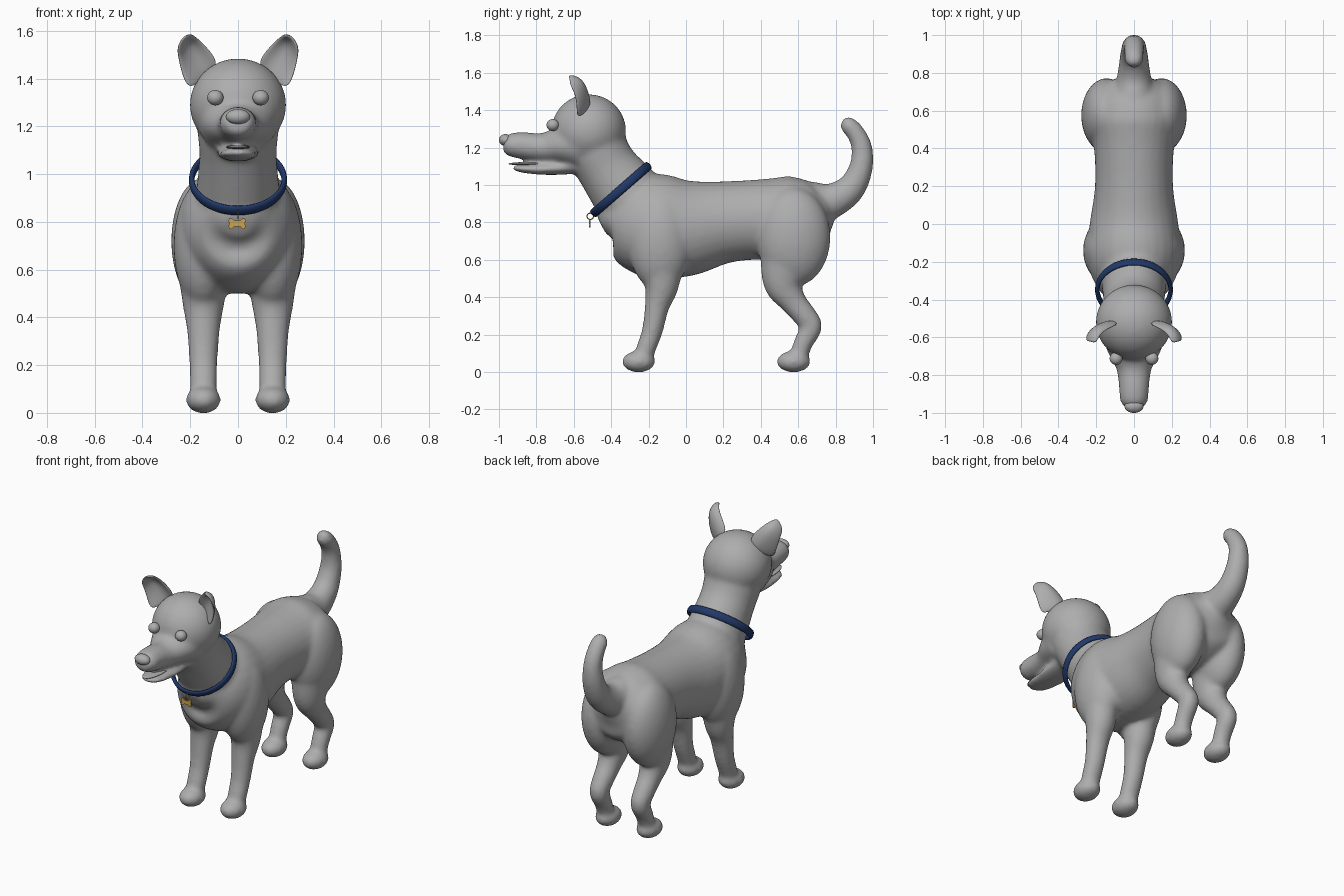
import bpy, bmesh, math
from mathutils import Vector, Matrix

cube = bpy.data.objects.get("Cube")
if cube:
    bpy.data.objects.remove(cube)


def material(name, rgb):
    m = bpy.data.materials.new(name)
    m.use_nodes = True
    m.diffuse_color = (*rgb, 1)
    m.node_tree.nodes["Principled BSDF"].inputs["Base Color"].default_value = (*rgb, 1)
    return m


GREY = material("grey coat", (0.42, 0.42, 0.42))
NAVY = material("navy leather", (0.015, 0.04, 0.14))
GOLD = material("gold metal", (0.62, 0.36, 0.07))


def finish(bm, name, mat):
    bmesh.ops.recalc_face_normals(bm, faces=bm.faces)
    for f in bm.faces:
        f.smooth = True
    me = bpy.data.meshes.new(name)
    bm.to_mesh(me)
    bm.free()
    me.materials.append(mat)
    ob = bpy.data.objects.new(name, me)
    bpy.context.collection.objects.link(ob)
    return ob


def catmull(a, b, c, d, t):
    return (b * 2 + (c - a) * t + (a * 2 - b * 5 + c * 4 - d) * t * t
            + (b * 3 - a - c * 3 + d) * t ** 3) / 2


def loft(bm, sections, x=0, sides=28, steps=5):
    """Oval tube through (y, z, half width, half depth) sections."""
    s = [Vector(p) for p in sections]
    s = [s[0]] + s + [s[-1]]
    pts = [catmull(*s[i:i + 4], k / steps) for i in range(len(s) - 3) for k in range(steps)]
    pts.append(s[-1])
    rings = []
    for i, p in enumerate(pts):
        a, b = pts[max(i - 1, 0)], pts[min(i + 1, len(pts) - 1)]
        t = Vector((b[0] - a[0], b[1] - a[1])).normalized()
        ring = []
        for k in range(sides):
            u = math.tau * k / sides
            d = p[3] * math.sin(u)
            ring.append(bm.verts.new((x + p[2] * math.cos(u), p[0] - t.y * d, p[1] + t.x * d)))
        rings.append(ring)
    for r, q in zip(rings, rings[1:]):
        for k in range(sides):
            n = (k + 1) % sides
            bm.faces.new((r[k], r[n], q[n], q[k]))
    bm.faces.new(rings[0])
    bm.faces.new(rings[-1])


def ball(bm, centre, radii):
    bmesh.ops.create_uvsphere(bm, u_segments=32, v_segments=18, radius=1,
                              matrix=Matrix.Translation(centre) @ Matrix.Diagonal((*radii, 1)))


# Body: overlapping volumes fused into one smooth skin
body = bmesh.new()
# torso
loft(body, [(-.45, .78, .06, .05), (-.40, .80, .14, .15), (-.30, .79, .215, .24),
            (-.17, .78, .25, .28), (0, .77, .235, .26), (.2, .80, .207, .22),
            (.4, .815, .212, .215), (.55, .81, .24, .237), (.68, .82, .205, .2),
            (.75, .83, .14, .13), (.79, .83, .04, .04)])
# neck
loft(body, [(-.2, .80, .19, .2), (-.33, .97, .17, .185), (-.42, 1.09, .162, .165),
            (-.48, 1.2, .17, .165), (-.5, 1.3, .15, .14)])
# skull, muzzle and lower jaw
ball(body, (0, -.52, 1.29), (.203, .2, .195))
loft(body, [(-.58, 1.22, .17, .15), (-.68, 1.21, .14, .1), (-.77, 1.2, .093, .077),
            (-.87, 1.21, .08, .073), (-.94, 1.215, .073, .063), (-.975, 1.22, .045, .04)])
loft(body, [(-.58, 1.1, .09, .04), (-.7, 1.088, .088, .035), (-.8, 1.084, .082, .028),
            (-.89, 1.088, .065, .02), (-.925, 1.093, .03, .012)])
# tail
loft(body, [(.68, .9, .11, .12), (.78, .915, .09, .095), (.88, .98, .076, .078),
            (.935, 1.09, .066, .064), (.94, 1.2, .056, .056), (.905, 1.28, .052, .05),
            (.86, 1.325, .047, .045), (.835, 1.34, .025, .025)])
for side in (-1, 1):
    x = .145 * side
    # shoulder, front leg and paw
    ball(body, (x, -.14, .70), (.125, .17, .27))
    loft(body, [(-.13, .62, .11, .12), (-.13, .46, .088, .092), (-.155, .35, .07, .066),
                (-.18, .22, .06, .056), (-.215, .12, .058, .052), (-.23, .06, .05, .05)], x)
    ball(body, (x, -.253, .055), (.074, .09, .058))
    # thigh, hind leg and paw
    ball(body, (x, .575, .72), (.135, .198, .265))
    loft(body, [(.55, .64, .115, .16), (.52, .48, .09, .11), (.57, .38, .07, .073),
                (.635, .30, .062, .064), (.668, .24, .057, .06), (.63, .16, .054, .052),
                (.6, .08, .05, .05)], x)
    ball(body, (x, .575, .055), (.072, .092, .058))
coat = finish(body, "body", GREY)
skin = coat.modifiers.new("fuse", 'REMESH')
skin.mode = 'VOXEL'
skin.voxel_size = .012
skin.use_smooth_shade = True
relax = coat.modifiers.new("relax", 'SMOOTH')
relax.factor = .5
relax.iterations = 16


def blob(name, centre, radii):
    bm = bmesh.new()
    ball(bm, centre, radii)
    return finish(bm, name, GREY)


# Nose, tongue and eyes
blob("nose", (0, -.965, 1.24), (.05, .035, .032))
blob("tongue", (0, -.82, 1.113), (.05, .13, .01))
for side, label in ((-1, "right"), (1, "left")):
    blob(label + "_eye", (.095 * side, -.712, 1.32), (.034, .034, .032))

# Ears: cupped flaps, rows run from the base to the folded tip
EAR = [[(.07, -.53, 1.46), (.13, -.50, 1.41), (.20, -.585, 1.35)],
       [(.13, -.55, 1.535), (.175, -.515, 1.49), (.23, -.585, 1.39)],
       [(.18, -.585, 1.58), (.22, -.545, 1.56), (.25, -.59, 1.48)],
       [(.20, -.635, 1.585), (.23, -.625, 1.575), (.255, -.62, 1.53)]]
for side, label in ((-1, "right"), (1, "left")):
    bm = bmesh.new()
    grid = [[bm.verts.new((p[0] * side, p[1], p[2])) for p in row] for row in EAR]
    for r, q in zip(grid, grid[1:]):
        for k in range(2):
            bm.faces.new((r[k], r[k + 1], q[k + 1], q[k]))
    ear = finish(bm, label + "_ear", GREY)
    thick = ear.modifiers.new("thickness", 'SOLIDIFY')
    thick.thickness = .02
    thick.offset = 0
    sub = ear.modifiers.new("round", 'SUBSURF')
    sub.levels = sub.render_levels = 3


def ring(name, centre, major, half_thick, half_wide, turn, mat, segments):
    bm = bmesh.new()
    loops = []
    for i in range(segments):
        a = math.tau * i / segments
        loop = []
        for k in range(12):
            u = math.tau * k / 12
            r = major + half_thick * math.cos(u)
            v = turn @ Vector((r * math.cos(a), r * math.sin(a), half_wide * math.sin(u)))
            loop.append(bm.verts.new(v + Vector(centre)))
        loops.append(loop)
    for i, r in enumerate(loops):
        q = loops[(i + 1) % segments]
        for k in range(12):
            n = (k + 1) % 12
            bm.faces.new((r[k], r[n], q[n], q[k]))
    return finish(bm, name, mat)


# Collar with a tag ring
ring("collar", (0, -.348, .975), .194, .012, .024, Matrix.Rotation(math.radians(41), 3, 'X'), NAVY, 72)
ring("tag_ring", (0, -.512, .832), .017, .003, .003, Matrix.Rotation(math.pi / 2, 3, 'Y'), GOLD, 24)

# Bone shaped tag: outline extruded front to back
quarter = [(.012, .012), (.022, .022), (.032, .022), (.036, .012), (.032, 0)]
half = quarter + [(x, -z) for x, z in reversed(quarter[:-1])]
outline = half + [(-x, -z) for x, z in half]
bm = bmesh.new()
plate = bm.faces.new([bm.verts.new((x - .004, -.519, z + .793)) for x, z in outline])
new = bmesh.ops.extrude_face_region(bm, geom=[plate])["geom"]
bmesh.ops.translate(bm, vec=(0, .008, 0), verts=[v for v in new if isinstance(v, bmesh.types.BMVert)])
tag = finish(bm, "bone_tag", GOLD)
for p in tag.data.polygons:
    p.use_smooth = False
